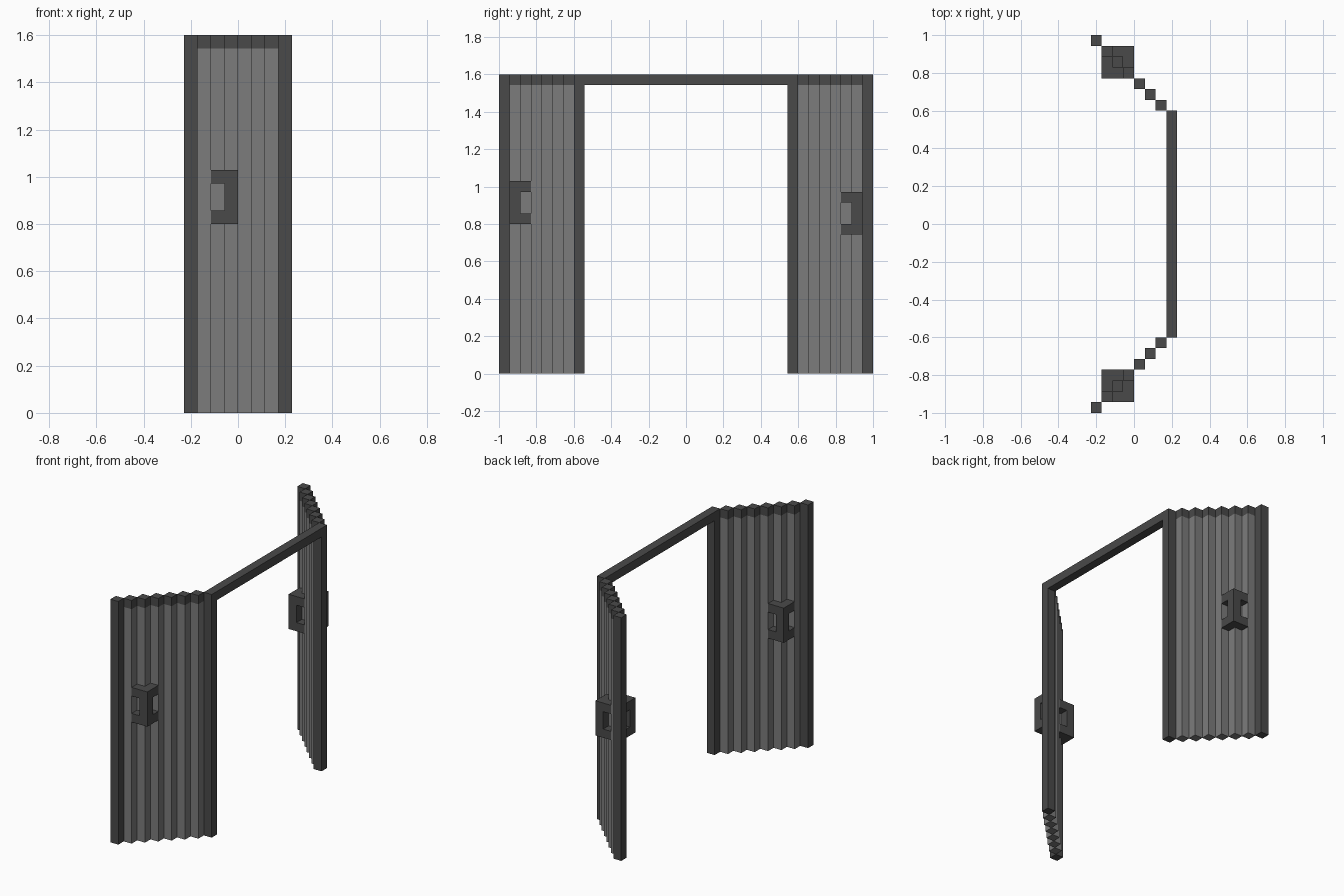
import bpy, bmesh
from mathutils import Vector

if "Cube" in bpy.data.objects:
    bpy.data.objects.remove(bpy.data.objects["Cube"])

U = 2 / 35            # one block
NX, NY, NZ = 8, 35, 28


def material(name, v):
    m = bpy.data.materials.new(name)
    m.diffuse_color = (v, v, v, 1)
    m.use_nodes = True
    m.node_tree.nodes["Principled BSDF"].inputs["Base Color"].default_value = m.diffuse_color
    return m


frame_mat = material("dark grey frame", 0.068)
panel_mat = material("mid grey panel", 0.2)


def block_range(xs, ys, zs):
    return {(x, y, z) for x in xs for y in ys for z in zs}


def build(name, cells, mat):
    """Closed outer skin of a set of blocks, with coplanar faces merged."""
    bm = bmesh.new()
    for c in cells:
        for axis in range(3):
            for side in (0, 1):
                n = list(c)
                n[axis] += 2 * side - 1
                if tuple(n) in cells:
                    continue
                quad = []
                for a, b in ((0, 0), (1, 0), (1, 1), (0, 1)):
                    p = list(c)
                    p[axis] += side
                    p[(axis + 1) % 3] += a
                    p[(axis + 2) % 3] += b
                    quad.append(bm.verts.new(Vector(
                        ((p[0] - NX / 2) * U, (p[1] - NY / 2) * U, p[2] * U))))
                bm.faces.new(quad if side else quad[::-1])
    bmesh.ops.remove_doubles(bm, verts=bm.verts, dist=1e-4)
    bmesh.ops.dissolve_limit(bm, angle_limit=0.01, verts=bm.verts, edges=bm.edges)
    me = bpy.data.meshes.new(name)
    bm.to_mesh(me)
    bm.free()
    me.materials.append(mat)
    ob = bpy.data.objects.new(name, me)
    bpy.context.collection.objects.link(ob)


# lintel joining the two doors at their hinge posts
build("lintel", block_range([7], range(8, 27), [NZ - 1]), frame_mat)

for side in ("left", "right"):
    def my(y):
        return y if side == "left" else NY - 1 - y

    # posts at both ends of the diagonal door
    for label, i in (("outer", 0), ("hinge", 7)):
        top = NZ if i == 0 else NZ - 1
        build(f"{side}_{label}_post", block_range([i], [my(i)], range(top)), frame_mat)

    # stepped panel columns, each capped by a frame block
    for i in range(1, 7):
        build(f"{side}_panel_{i}", block_range([i], [my(i)], range(NZ - 1)), panel_mat)
        build(f"{side}_top_rail_{i}", block_range([i], [my(i)], [NZ - 1]), frame_mat)

    # bracket handles on both faces: corner grip with arms top and bottom
    for label, (gx, gy) in (("outside", (3, 1)), ("inside", (1, 3))):
        z = 14 if (side, label) == ("left", "outside") else 13
        cells = block_range([gx], [my(gy)], range(z, z + 4))
        cells |= block_range([2], [my(gy)], (z, z + 3))
        cells |= block_range([gx], [my(2)], (z, z + 3))
        build(f"{side}_{label}_handle", cells, frame_mat)

# corner blocks of the lintel over the hinge posts are part of its ends
build("lintel_end_front", block_range([7], [7], [NZ - 1]), frame_mat)
build("lintel_end_back", block_range([7], [27], [NZ - 1]), frame_mat)
